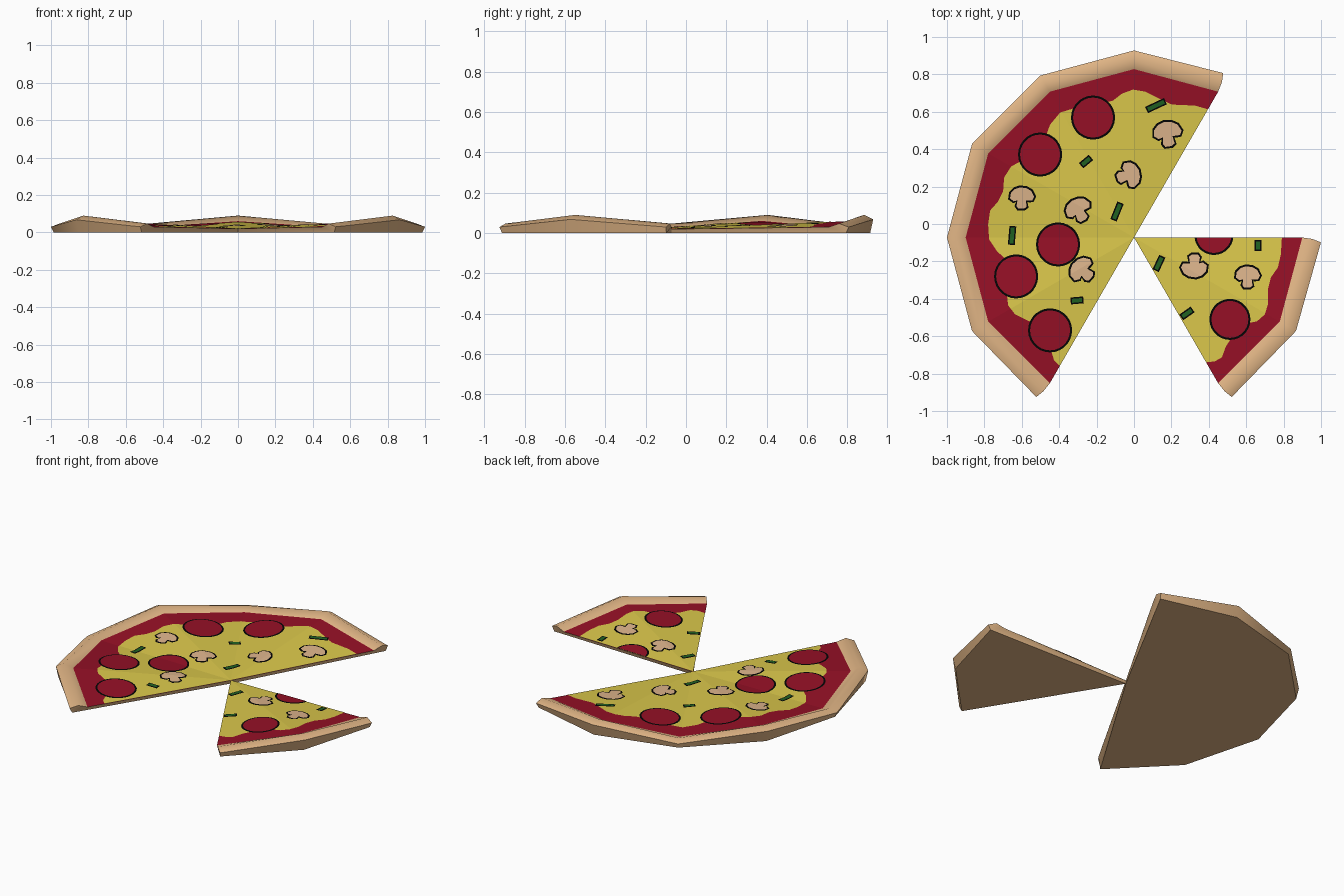
import bpy, bmesh, math
from mathutils import Vector

if "Cube" in bpy.data.objects:
    bpy.data.objects.remove(bpy.data.objects["Cube"])

CY = -0.072          # pizza centre in y
S = 187.2            # drawing units per model unit


def material(name, rgb):
    lin = [(c / 255 / 12.92 if c < 10 else ((c / 255 + 0.055) / 1.055) ** 2.4) for c in rgb]
    m = bpy.data.materials.new(name)
    m.diffuse_color = (*lin, 1)
    m.use_nodes = True
    m.node_tree.nodes["Principled BSDF"].inputs["Base Color"].default_value = m.diffuse_color
    return m


CRUST = material("baked crust", (226, 182, 134))
SAUCE = material("tomato red", (150, 16, 38))
CHEESE = material("yellow cheese", (219, 200, 75))
BLACK = material("dark outline", (4, 4, 4))
MUSH = material("mushroom tan", (222, 181, 140))
GREEN = material("herb green", (32, 98, 34))


def make(name, bm, mats):
    me = bpy.data.meshes.new(name)
    bm.to_mesh(me)
    bm.free()
    for m in mats:
        me.materials.append(m)
    ob = bpy.data.objects.new(name, me)
    ob.location.y = CY
    bpy.context.collection.objects.link(ob)
    return ob


def polar(r, deg, z=0.0):
    a = math.radians(deg)
    return Vector((r * math.cos(a), r * math.sin(a), z))


# Wavy low-poly top: every second rim corner is raised
HUB = 0.02


def rim(deg):
    return 0.06 if round(deg / 30) % 2 else 0.03


def height(x, y):
    k = math.floor(math.degrees(math.atan2(y, x)) / 30) * 30
    p, q = polar(0.9, k), polar(0.9, k + 30)
    d = p.x * q.y - p.y * q.x
    u, v = (x * q.y - y * q.x) / d, (p.x * y - p.y * x) / d
    return HUB + u * (rim(k) - HUB) + v * (rim(k + 30) - HUB)


# Dough wedge with sauce top and rolled crust
def dough(name, a0, a1):
    bm = bmesh.new()
    top, base = bm.verts.new((0, 0, HUB)), bm.verts.new((0, 0, 0))
    rows = []
    for a in range(a0, a1 + 1, 30):
        s = 1 if a == a0 else -1 if a == a1 else 0
        hi = rim(a) > 0.05
        rows.append([bm.verts.new(p) for p in (
            polar(0.9, a, rim(a)),
            polar(0.955, a + 0.5 * s, 0.09 if hi else 0.047),
            polar(1.0, a + 1.5 * s, 0.068 if hi else 0.03),
            polar(0.985, a + 1.5 * s, 0))])
    for p, q in zip(rows, rows[1:]):
        bm.faces.new((top, p[0], q[0])).material_index = 1
        bm.faces.new((base, q[3], p[3]))
        for i in range(3):
            bm.faces.new((p[i], p[i + 1], q[i + 1], q[i]))
    for r in (rows[0], rows[-1]):
        bm.faces.new((top, base, r[3], r[0]))
        bm.faces.new((r[0], r[3], r[2], r[1]))
    bmesh.ops.recalc_face_normals(bm, faces=bm.faces)
    ob = make(name, bm, (CRUST, SAUCE))
    bpy.ops.object.select_all(action='DESELECT')
    ob.select_set(True)
    bpy.context.view_layer.objects.active = ob
    bpy.ops.object.shade_smooth_by_angle(angle=math.radians(60))
    for f in ob.data.polygons:
        if f.material_index == 1 or abs(f.normal.z) > 0.99:
            f.use_smooth = False


# Thin layer draped on the wavy top and trimmed to the wedge
def drape(name, pts, mat, lift, a0, a1):
    bm = bmesh.new()
    f = bm.faces.new([bm.verts.new((x, y, 0)) for x, y in pts])
    f.normal_update()
    if f.normal.z < 0:
        f.normal_flip()
    bmesh.ops.triangulate(bm, faces=[f])

    def cut(normal, clear):
        bmesh.ops.bisect_plane(bm, geom=bm.verts[:] + bm.edges[:] + bm.faces[:], dist=1e-5,
                               plane_co=(0, 0, 0), plane_no=normal, clear_outer=clear)
    cut(polar(1, a0 - 90), True)
    cut(polar(1, a1 + 90), True)
    for a in range(0, 180, 30):
        cut(polar(1, a + 90), False)
    for v in bm.verts:
        v.co.z = height(v.co.x, v.co.y) + lift
    make(name, bm, (mat,))


def local(px, py):
    return (px - 1134) / S, (238 - py) / S


def placed(shape, px, py, deg=0, k=1.0):
    cx, cy = local(px, py)
    c, s = math.cos(math.radians(deg)) * k / S, math.sin(math.radians(deg)) * k / S
    return [(cx + x * c - y * s, cy + x * s + y * c) for x, y in shape]


def grow(pts, d):
    area = sum(a[0] * b[1] - a[1] * b[0] for a, b in zip(pts, pts[1:] + pts[:1]))
    sgn = 1 if area > 0 else -1
    out = []
    for i, p in enumerate(pts):
        p = Vector(p)
        e1 = (p - Vector(pts[i - 1])).normalized()
        e2 = (Vector(pts[(i + 1) % len(pts)]) - p).normalized()
        n = Vector((e1.y + e2.y, -e1.x - e2.x)).normalized() * sgn
        out.append(tuple(p + n * d))
    return out


def topping(name, pts, mat, wedge):
    drape(name + "_outline", grow(pts, 0.011), BLACK, 0.003, *wedge)
    drape(name, pts, mat, 0.0045, *wedge)


DISC = [(math.cos(i * math.pi / 14), math.sin(i * math.pi / 14)) for i in range(28)]
CAP = [(-13, 0), (-12, 6), (-8, 10), (-2, 12), (5, 11), (10, 8), (13, 2), (11, -2), (7, -2),
       (4, -2), (5, -9), (2, -11), (-4, -11), (-6, -8), (-5, -2), (-9, -3)]
STRIP = [(-0.5, -2), (0.5, -2), (0.5, 2), (-0.5, 2)]

HALF, SLICE = (60, 240), (-60, 0)

# Cheese outlines from the tip around the wavy rim
half_cheese = [(1134, 238), (1209, 110), (1195, 106), (1172, 105), (1155, 97), (1145, 92),
               (1133, 90), (1122, 94), (1113, 101), (1093, 106), (1073, 109), (1060, 113),
               (1050, 125), (1046, 136), (1034, 155), (1020, 162), (1011, 167), (1004, 178),
               (1003, 192), (998, 202), (990, 211), (988, 225), (989, 240), (997, 252),
               (1006, 260), (1010, 280), (1007, 297), (1008, 306), (1015, 315), (1025, 320),
               (1034, 324), (1045, 335), (1051, 351), (1054, 361), (1060, 367)]
slice_cheese = [(1134, 238), (1282, 238), (1281, 255), (1278, 268), (1271, 278), (1268, 290),
                (1268, 305), (1265, 315), (1257, 322), (1247, 324), (1234, 332), (1230, 341),
                (1226, 347), (1222, 358), (1215, 362), (1206, 363)]

# part name, wedge, cheese, pepperoni (x, y, r), mushrooms (x, y, turn, size), herbs (x, y, turn, length)
PARTS = (
    ("half_pizza", HALF, half_cheese,
     [(1093, 118, 20), (1040, 155, 20), (1058, 245, 20), (1016, 277, 20), (1050, 331, 20)],
     [(1168, 135, 8, 1.08), (1128, 176, -72, 1), (1022, 199, 0, 0.93), (1079, 211, 28, 1),
      (1083, 271, 50, 1)],
     [(1156, 106, 25, 18), (1086, 162, 40, 10), (1117, 212, 68, 16), (1012, 236, 85, 16),
      (1077, 301, 5, 10)]),
    ("slice", SLICE, slice_cheese,
     [(1214, 236, 17.5), (1230, 320, 18.5)],
     [(1194, 266, 180, 1), (1248, 278, 0, 0.93)],
     [(1159, 264, 65, 13), (1258, 246, 90, 8), (1187, 314, 35, 11)]),
)

for name, wedge, cheese, pepperoni, mushrooms, herbs in PARTS:
    dough(name + "_dough", *wedge)
    drape(name + "_cheese", [local(*p) for p in cheese], CHEESE, 0.0015, *wedge)
    for i, (x, y, r) in enumerate(pepperoni):
        topping(f"{name}_pepperoni_{i + 1}", placed(DISC, x, y, 0, r), SAUCE, wedge)
    for i, (x, y, t, k) in enumerate(mushrooms):
        topping(f"{name}_mushroom_{i + 1}", placed(CAP, x, y, t, k), MUSH, wedge)
    for i, (x, y, t, n) in enumerate(herbs):
        topping(f"{name}_herb_{i + 1}", placed([(a * n, b) for a, b in STRIP], x, y, t), GREEN, wedge)
